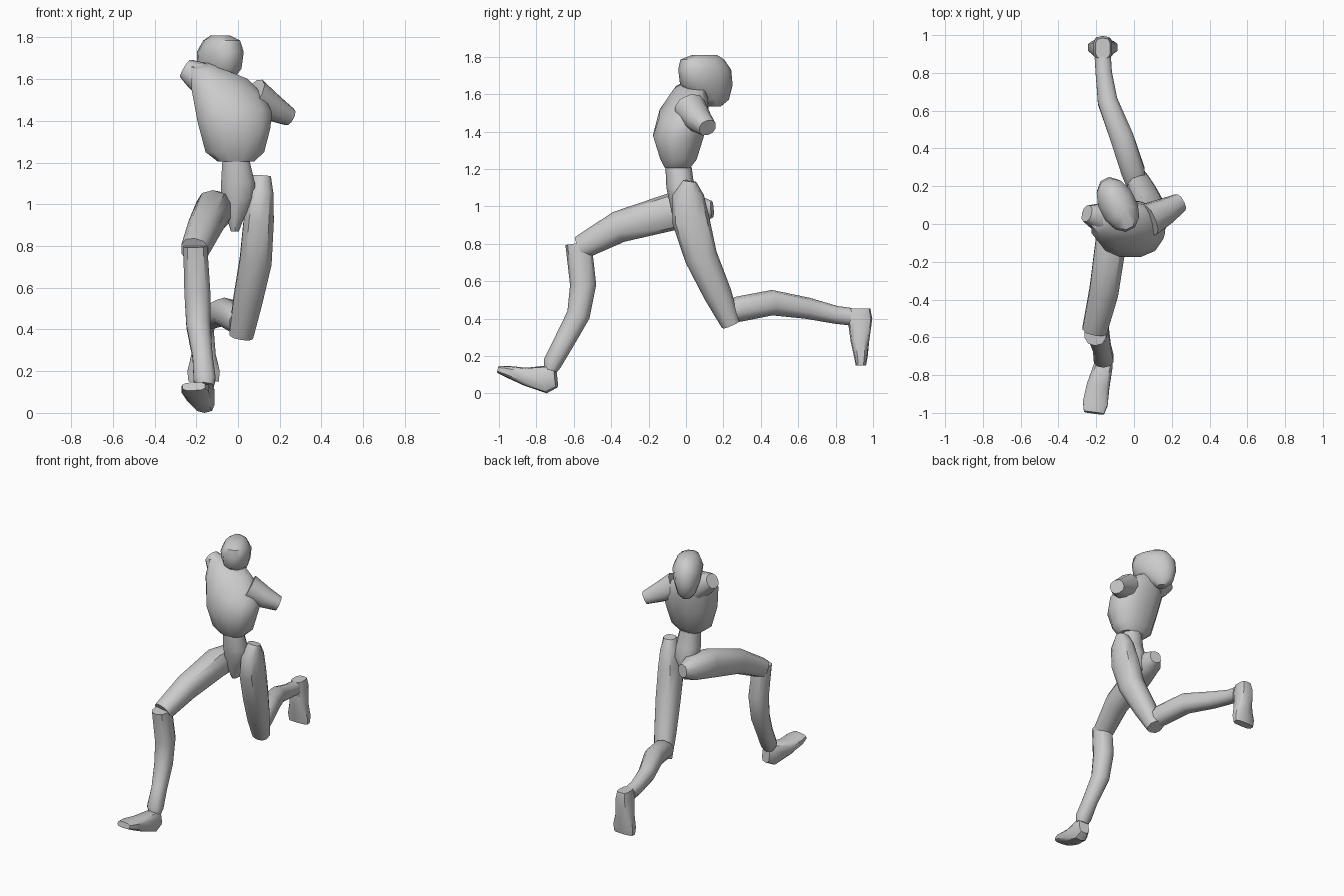
import bpy, bmesh, math
from mathutils import Vector


def loft(name, rings, n=10, power=0.85):
    """Skin a closed tube; each ring is (centre, axis_u, axis_v)."""
    bm = bmesh.new()
    loops = []
    for c, u, v in rings:
        loop = []
        for i in range(n):
            a = 2 * math.pi * (i + 0.5) / n
            cu, sv = math.cos(a), math.sin(a)
            p = c + u * math.copysign(abs(cu) ** power, cu) + v * math.copysign(abs(sv) ** power, sv)
            loop.append(bm.verts.new(p))
        loops.append(loop)
    for a, b in zip(loops, loops[1:]):
        for i in range(n):
            j = (i + 1) % n
            bm.faces.new((a[i], a[j], b[j], b[i]))
    bm.faces.new(loops[0])
    bm.faces.new(loops[-1])
    bmesh.ops.recalc_face_normals(bm, faces=bm.faces)
    me = bpy.data.meshes.new(name)
    bm.to_mesh(me)
    bm.free()
    ob = bpy.data.objects.new(name, me)
    bpy.context.collection.objects.link(ob)
    bpy.ops.object.select_all(action='DESELECT')
    ob.select_set(True)
    bpy.context.view_layer.objects.active = ob
    bpy.ops.object.shade_smooth_by_angle(angle=math.radians(42))
    return ob


def limb(name, pts, side=(1, 0, 0), n=10, power=0.85):
    """Tube along a path of (x, y, z, half width, half depth)."""
    cs = [Vector(p[:3]) for p in pts]
    rings = []
    for i, p in enumerate(pts):
        t = (cs[min(i + 1, len(cs) - 1)] - cs[max(i - 1, 0)]).normalized()
        s = Vector(side)
        s = (s - t * s.dot(t)).normalized()
        rings.append((cs[i], s * p[3], t.cross(s) * p[4]))
    return loft(name, rings, n, power)


def stack(name, levels, n=12):
    """Upright body of (x, y, z, half width, half depth, sideways slope)."""
    loft(name, [(Vector((x, y, z)), Vector((rx, 0, -s * rx)), Vector((0, ry, 0)))
                for x, y, z, rx, ry, s in levels], n, 0.9)


# Head, turned back over the shoulder
fwd, across = Vector((-0.45, 0.89, 0)), Vector((0.89, 0.45, 0))
head = [(1.535, .06, .035, .03), (1.57, .055, .085, .06), (1.65, .01, .15, .09),
        (1.73, 0, .15, .1), (1.785, -.015, .125, .075), (1.81, 0, .07, .035)]
loft("head", [(Vector((-.085, .1, z)) + fwd * o, across * w, fwd * l) for z, o, l, w in head], 12, 0.95)

# Chest, with the shoulder line tilted
stack("chest", [(-.01, -.045, 1.205, .09, .07, 0), (-.015, -.04, 1.25, .145, .1, 0),
                (-.02, -.04, 1.38, .18, .14, .1), (-.03, -.01, 1.5, .2, .135, .3),
                (-.05, .02, 1.59, .18, .1, .4), (-.05, .04, 1.64, .1, .06, .4)])

# Shoulder stubs
limb("left_shoulder", [(-.13, .03, 1.57, .09, .08), (-.2, .04, 1.62, .07, .07),
                       (-.25, .055, 1.65, .045, .05)], (0, 1, 0))
limb("right_shoulder", [(.07, .02, 1.52, .09, .09), (.17, .07, 1.46, .07, .065),
                        (.245, .115, 1.42, .05, .045)], (0, 1, 0))

# Pelvis
stack("pelvis", [(-.01, -.04, 1.21, .068, .07, 0), (0, -.03, 1.1, .085, .075, 0),
                 (0, -.01, 1.03, .085, .08, 0), (-.012, -.005, .94, .045, .065, 0),
                 (-.015, 0, .87, .02, .04, 0)], 10)

# Left leg, reaching forward
limb("left_thigh", [(-.07, .14, .985, .04, .045), (-.085, .07, .98, .075, .08),
                    (-.12, -.08, .97, .085, .1), (-.16, -.36, .89, .08, .085),
                    (-.208, -.56, .78, .068, .065)])
limb("left_shin", [(-.205, -.575, .8, .06, .07), (-.195, -.55, .58, .065, .07),
                   (-.19, -.575, .42, .06, .062), (-.17, -.655, .27, .05, .055),
                   (-.16, -.715, .16, .055, .05), (-.155, -.725, .12, .04, .035)])
limb("left_foot", [(-.15, -.695, .08, .035, .05), (-.16, -.74, .075, .05, .075),
                   (-.19, -.86, .09, .062, .048), (-.205, -.95, .115, .068, .032),
                   (-.212, -1.0, .127, .055, .02)], power=0.6)

# Right leg, trailing behind
limb("right_thigh", [(.115, .02, 1.135, .045, .035), (.11, .01, 1.06, .062, .085),
                     (.1, .025, .93, .075, .1), (.085, .08, .73, .08, .088),
                     (.045, .17, .53, .072, .075), (.015, .24, .37, .06, .052)])
limb("right_shin", [(.01, .22, .43, .055, .055), (-.005, .28, .45, .065, .068),
                    (-.065, .46, .485, .065, .068), (-.14, .65, .455, .055, .057),
                    (-.16, .8, .42, .045, .048), (-.165, .88, .41, .045, .047)])
limb("right_foot", [(-.165, .93, .455, .04, .055), (-.165, .93, .4, .05, .066),
                    (-.165, .93, .28, .06, .05), (-.165, .935, .2, .08, .037),
                    (-.165, .935, .15, .075, .028)], power=0.6)
